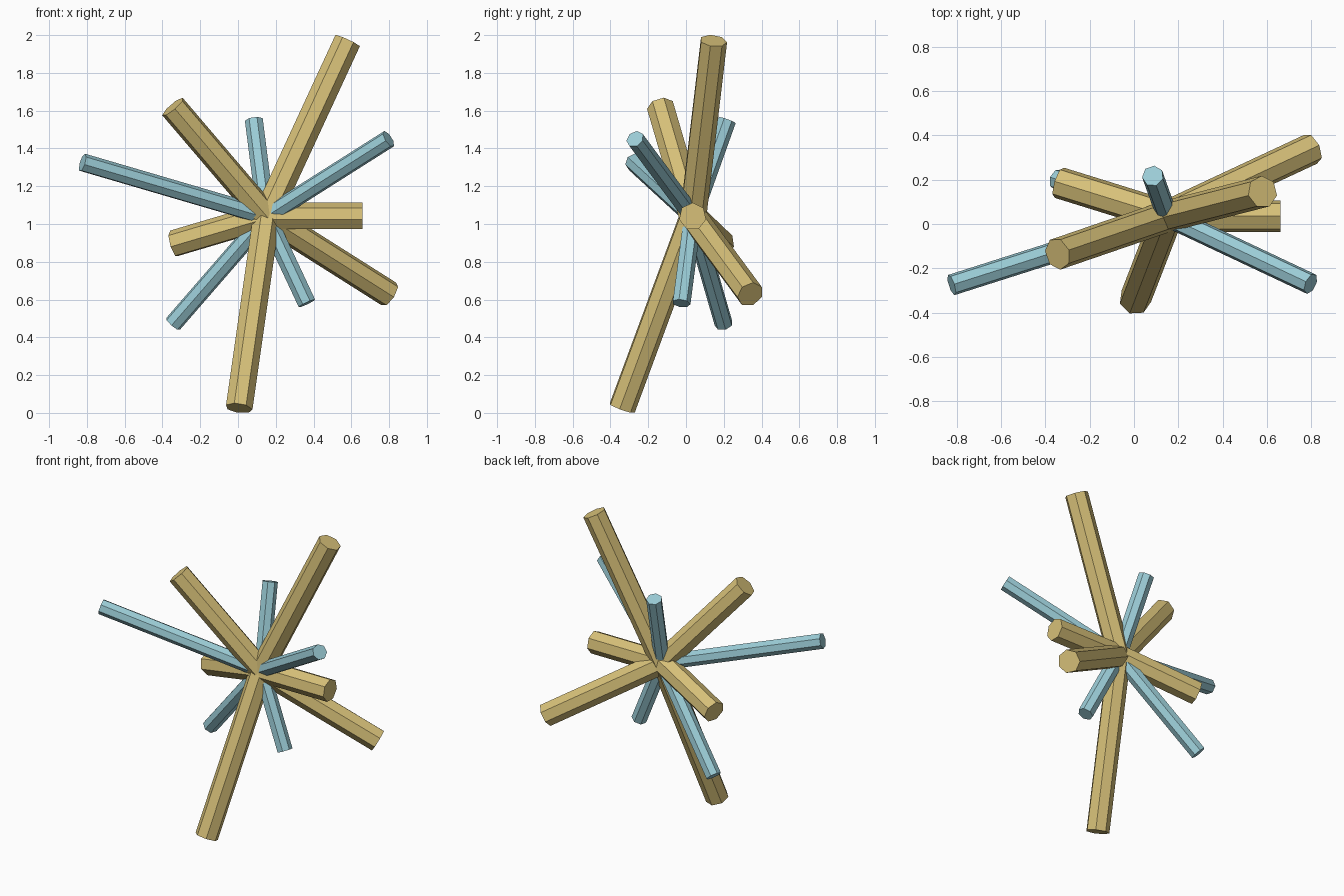
import bpy
from mathutils import Vector

cube = bpy.data.objects.get("Cube")
if cube:
    bpy.data.objects.remove(cube, do_unlink=True)


def make_material(name, colour):
    mat = bpy.data.materials.new(name)
    mat.use_nodes = True
    mat.diffuse_color = colour
    mat.node_tree.nodes["Principled BSDF"].inputs["Base Color"].default_value = colour
    return mat


gold = make_material("sandy gold", (0.68, 0.53, 0.19, 1))
blue = make_material("pale blue", (0.33, 0.61, 0.68, 1))

HUB = Vector((0.15, 0.035, 1.04))
SIDES = 7


def rod(name, tip, radius, mat):
    """Flat-sided rod running from the shared hub to its tip."""
    tip = Vector(tip)
    axis = tip - HUB
    bpy.ops.mesh.primitive_cylinder_add(
        vertices=SIDES, radius=radius, depth=axis.length,
        location=(HUB + tip) / 2, rotation=axis.to_track_quat('Z', 'Y').to_euler())
    obj = bpy.context.object
    obj.name = name
    obj.data.materials.append(mat)


# Thick gold rods
for name, tip in {
    "gold_rod_top": (0.58, 0.145, 1.97),
    "gold_rod_bottom": (0.005, -0.34, 0.025),
    "gold_rod_upper_right": (-0.345, -0.135, 1.62),
    "gold_rod_back_right": (-0.34, 0.187, 0.895),
    "gold_rod_back_left": (0.803, 0.34, 0.627),
    "gold_rod_left": (0.66, 0.035, 1.04),
}.items():
    rod(name, tip, 0.073, gold)

# Thin blue rods
for name, tip in {
    "blue_rod_right": (-0.823, -0.275, 1.325),
    "blue_rod_lower_right": (-0.345, 0.2, 0.47),
    "blue_rod_lower_left": (0.365, -0.025, 0.58),
    "blue_rod_top": (0.085, 0.217, 1.55),
    "blue_rod_upper_left": (0.797, -0.27, 1.45),
}.items():
    rod(name, tip, 0.049, blue)
